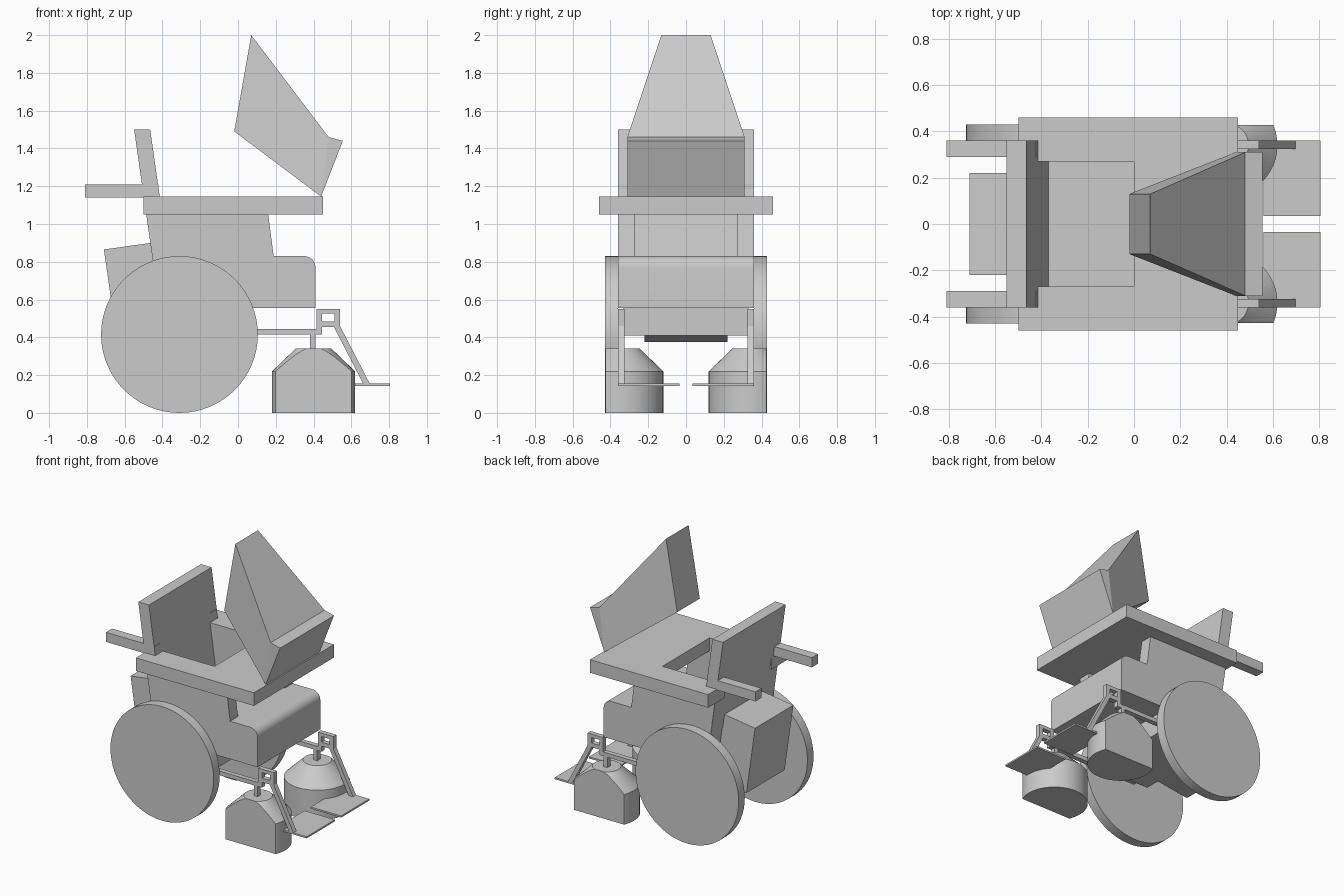
import bpy, bmesh, math
from mathutils import Vector

cube = bpy.data.objects.get("Cube")
if cube:
    bpy.data.objects.remove(cube, do_unlink=True)

grey = bpy.data.materials.new("plain grey")
grey.use_nodes = True
colour = (0.6, 0.6, 0.6, 1)
grey.diffuse_color = colour
grey.node_tree.nodes["Principled BSDF"].inputs["Base Color"].default_value = colour


def finish(bm, name, smooth=False):
    bmesh.ops.recalc_face_normals(bm, faces=bm.faces)
    mesh = bpy.data.meshes.new(name)
    bm.to_mesh(mesh)
    bm.free()
    mesh.materials.append(grey)
    obj = bpy.data.objects.new(name, mesh)
    bpy.context.collection.objects.link(obj)
    if smooth:
        bpy.ops.object.select_all(action="DESELECT")
        obj.select_set(True)
        bpy.context.view_layer.objects.active = obj
        bpy.ops.object.shade_smooth_by_angle(angle=math.radians(30))
    return obj


def extrude(name, outline, to_point, offset, smooth=False):
    """Turn a flat outline into a prism."""
    bm = bmesh.new()
    face = bm.faces.new([bm.verts.new(to_point(*p)) for p in outline])
    new = bmesh.ops.extrude_face_region(bm, geom=[face])["geom"]
    moved = [g for g in new if isinstance(g, bmesh.types.BMVert)]
    bmesh.ops.translate(bm, verts=moved, vec=offset)
    return finish(bm, name, smooth)


def side_prism(name, outline, y0, y1, smooth=False):
    return extrude(name, outline, lambda x, z: (x, y0, z), (0, y1 - y0, 0), smooth)


def box(name, x0, x1, y0, y1, z0, z1):
    return side_prism(name, [(x0, z0), (x1, z0), (x1, z1), (x0, z1)], y0, y1)


# Seat body with a rounded knee edge
r = 0.06
knee = [(0.41 - r + r * math.cos(a), 0.83 - r + r * math.sin(a))
        for a in [math.pi / 2 * i / 8 for i in range(9)]]
side_prism("seat_body", [(-0.41, 0.555), (0.41, 0.555)] + knee + [(-0.45, 0.83)],
           -0.36, 0.36, True)
box("under_seat", -0.39, 0.02, -0.33, 0.33, 0.41, 0.555)

# Leaning backrest and the bag behind it
side_prism("backrest", [(-0.45, 0.8), (-0.365, 0.8), (-0.465, 1.5), (-0.55, 1.5)], -0.36, 0.36)
side_prism("rear_bag", [(-0.64, 0.375), (-0.39, 0.41), (-0.46, 0.9), (-0.71, 0.865)], -0.22, 0.22)

# Tray, open at the back around the sitter
tray = [(-0.5, 0.46), (0.45, 0.46), (0.45, -0.46), (-0.5, -0.46),
        (-0.5, -0.27), (0, -0.27), (0, 0.27), (-0.5, 0.27)]
extrude("tray", tray, lambda x, y: (x, y, 1.05), (0, 0, 0.095))

# Tapered display standing on the tray
bm = bmesh.new()
rings = []
for s in (-1, 1):
    rings.append([bm.verts.new((x, s * y, z)) for x, y, z in (
        (0.07, 0.13, 2.0), (-0.02, 0.13, 1.49), (0.44, 0.31, 1.145),
        (0.555, 0.31, 1.44), (0.48, 0.31, 1.46))])
a, b = rings
for side in rings:
    bm.faces.new([side[i] for i in (0, 1, 2, 4)])
    bm.faces.new([side[i] for i in (2, 3, 4)])
for i in range(5):
    j = (i + 1) % 5
    bm.faces.new((a[i], a[j], b[j], b[i]))
finish(bm, "display")


def caster(name, s):
    """Round caster cover, cut flat on its outer side."""
    bm = bmesh.new()
    rings = [[bm.verts.new((0.4 + rad * math.cos(math.tau * i / 48),
                            s * 0.34 + rad * math.sin(math.tau * i / 48), z))
              for i in range(48)] for rad, z in ((0.22, 0), (0.22, 0.22), (0.095, 0.34))]
    for low, high in zip(rings, rings[1:]):
        for i in range(48):
            j = (i + 1) % 48
            bm.faces.new((low[i], low[j], high[j], high[i]))
    bm.faces.new(rings[0])
    bm.faces.new(rings[-1])
    bmesh.ops.bisect_plane(bm, geom=bm.verts[:] + bm.edges[:] + bm.faces[:],
                           plane_co=(0, s * 0.427, 0), plane_no=(0, s, 0), clear_outer=True)
    bmesh.ops.holes_fill(bm, edges=[e for e in bm.edges if e.is_boundary], sides=0)
    finish(bm, name, True)


# Parts repeated on both sides
for label, s in (("near", -1), ("far", 1)):
    arm = [(-0.45, 0.82), (0.19, 0.82), (0.16, 1.05), (-0.48, 1.05)]
    side_prism(label + "_arm_panel", arm, s * 0.27, s * 0.36)
    box(label + "_push_handle", -0.81, -0.42, s * 0.29, s * 0.36, 1.14, 1.21)

    rim = [(-0.31 + 0.415 * math.cos(math.tau * i / 64),
            0.415 + 0.415 * math.sin(math.tau * i / 64)) for i in range(64)]
    side_prism(label + "_drive_wheel", rim, s * 0.36, s * 0.43, True)

    caster(label + "_caster_cover", s)
    inner, outer = s * 0.325, s * 0.36
    box(label + "_caster_stem", 0.38, 0.41, inner, outer, 0.33, 0.43)
    box(label + "_frame_bar", -0.3, 0.445, inner, outer, 0.415, 0.445)
    # Square bracket built from four bars
    box(label + "_bracket_back", 0.415, 0.445, inner, outer, 0.445, 0.55)
    box(label + "_bracket_front", 0.51, 0.54, inner, outer, 0.455, 0.55)
    box(label + "_bracket_top", 0.445, 0.51, inner, outer, 0.525, 0.55)
    box(label + "_bracket_bottom", 0.445, 0.51, inner, outer, 0.455, 0.485)
    leg = [(0.505, 0.46), (0.54, 0.46), (0.7, 0.15), (0.665, 0.15)]
    side_prism(label + "_leg_rest", leg, inner, outer)
    box(label + "_footplate", 0.56, 0.805, s * 0.035, outer, 0.143, 0.155)
